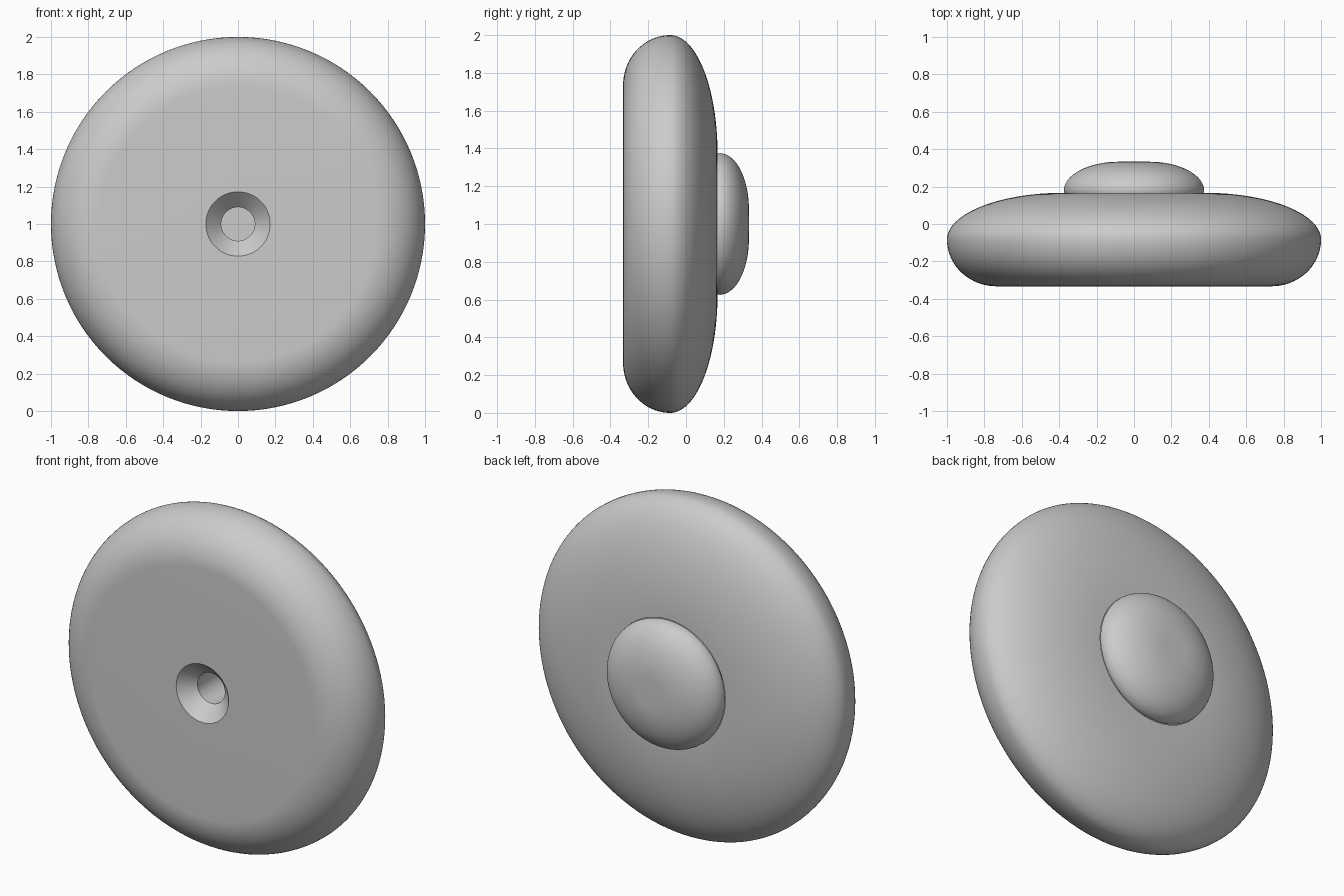
import bpy, bmesh, math

if "Cube" in bpy.data.objects:
    bpy.data.objects.remove(bpy.data.objects["Cube"])

SEGMENTS = 128

grey = bpy.data.materials.new("plain grey")
grey.diffuse_color = (0.6, 0.6, 0.6, 1)
grey.use_nodes = True
grey.node_tree.nodes["Principled BSDF"].inputs["Base Color"].default_value = grey.diffuse_color


def arc(cr, cy, a, b, start, end, n):
    """Elliptical arc as (radius, y) points, angles in degrees."""
    pts = []
    for i in range(n + 1):
        t = math.radians(start + (end - start) * i / n)
        pts.append((max(cr + a * math.cos(t), 0), cy + b * math.sin(t)))
    return pts


def lathe(name, profile):
    """Spin a (radius, y) profile around the front-to-back axis."""
    bm = bmesh.new()
    verts = [bm.verts.new((r, y, 0)) for r, y in profile]
    edges = [bm.edges.new(pair) for pair in zip(verts, verts[1:])]
    bmesh.ops.spin(bm, geom=verts + edges, axis=(0, 1, 0), cent=(0, 0, 0),
                   angle=math.tau, steps=SEGMENTS)
    bmesh.ops.remove_doubles(bm, verts=bm.verts, dist=1e-5)
    bmesh.ops.recalc_face_normals(bm, faces=bm.faces)
    mesh = bpy.data.meshes.new(name)
    bm.to_mesh(mesh)
    bm.free()
    mesh.materials.append(grey)
    obj = bpy.data.objects.new(name, mesh)
    obj.location.z = 1
    bpy.context.collection.objects.link(obj)
    bpy.context.view_layer.objects.active = obj
    obj.select_set(True)
    bpy.ops.object.shade_smooth_by_angle(angle=math.radians(30))
    obj.select_set(False)
    return obj


# Round body: blind screw hole, countersink, flat front, rounded rim, domed back
hole = [(0, 0.166), (0.09, 0.166), (0.09, -0.251), (0.172, -0.333)]
front_rim = arc(0.735, -0.083, 0.265, 0.25, -90, 0, 20)
back_dome = arc(0.375, -0.083, 0.625, 0.25, 0, 90, 28)[1:]
lathe("body", hole + front_rim + back_dome)

# Raised round button on the back
button = [(0.372, 0.166)] + arc(0.08, 0.178, 0.295, 0.155, 0, 90, 20) + [(0, 0.333)]
lathe("back_button", button)
